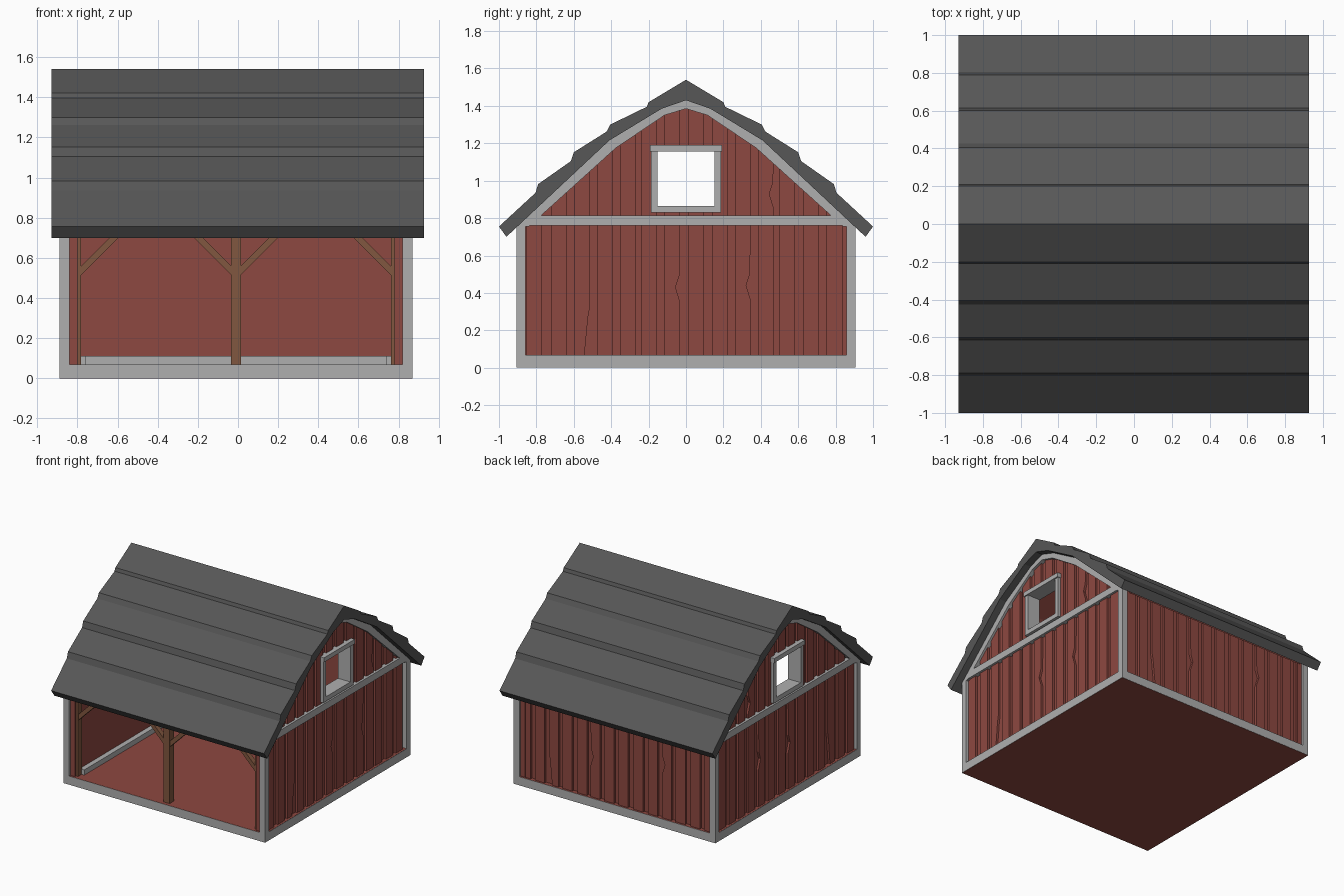
import bpy, bmesh, random

if "Cube" in bpy.data.objects:
    bpy.data.objects.remove(bpy.data.objects["Cube"])

random.seed(4)
CX = -0.01                      # the body sits slightly left of the roof centre


def material(name, rgb):
    m = bpy.data.materials.new(name)
    m.diffuse_color = (*rgb, 1)
    m.use_nodes = True
    m.node_tree.nodes["Principled BSDF"].inputs["Base Color"].default_value = m.diffuse_color
    return m


RED = material("red_boards", (0.27, 0.065, 0.052))
GREY = material("pale_trim", (0.43, 0.43, 0.43))
DARK = material("dark_roof", (0.095, 0.095, 0.095))
WOOD = material("brown_timber", (0.22, 0.095, 0.05))


def prisms(name, parts, axis, mat):
    """One object from (outline, start, end) prisms extruded along x or y."""
    bm = bmesh.new()
    for pts, a, b in parts:
        def place(p, d):
            return (d, p[0], p[1]) if axis == "x" else (p[0], d, p[1])
        va = [bm.verts.new(place(p, a)) for p in pts]
        vb = [bm.verts.new(place(p, b)) for p in pts]
        bm.faces.new(va)
        bm.faces.new(vb[::-1])
        for i in range(len(pts)):
            j = (i + 1) % len(pts)
            bm.faces.new((va[i], vb[i], vb[j], va[j]))
    bmesh.ops.recalc_face_normals(bm, faces=bm.faces)
    me = bpy.data.meshes.new(name)
    bm.to_mesh(me)
    bm.free()
    me.materials.append(mat)
    ob = bpy.data.objects.new(name, me)
    bpy.context.collection.objects.link(ob)
    return ob


def rect(u0, u1, z0, z1):
    return [(u0, z0), (u1, z0), (u1, z1), (u0, z1)]


def box(name, x0, x1, y0, y1, z0, z1, mat):
    return prisms(name, [(rect(y0, y1, z0, z1), x0, x1)], "x", mat)


def mirrored(half):
    """Mirror a ridge-to-eave profile into a full eave-to-eave line."""
    return [(-y, z) for y, z in half[:0:-1]] + half


def board(u0, u1, z0, za, zb, chip=None):
    """Board outline with sloped top and an optional jagged chip in its edge."""
    pts = [(u0, z0), (u1, z0)]
    if chip == "split":
        pts = [(u0, z0), (u0 + 0.055, z0), (u0 + 0.075, z0 + 0.21), (u1, z0 + 0.26)]
    elif chip:
        pts += [(u1, chip - 0.09), (u1 - 0.025, chip - 0.01), (u1 - 0.005, chip + 0.05)]
    return pts + [(u1, zb), (u0, za)]


# Roof: stepped shingle layers with a gambrel underside
under = [(0, 1.43), (0.13, 1.385), (0.41, 1.215), (0.96, 0.70)]
top = [(0, 1.54), (0.2, 1.42), (0.21, 1.395), (0.405, 1.30), (0.425, 1.262), (0.6, 1.152),
       (0.615, 1.105), (0.79, 0.982), (0.805, 0.935), (1.0, 0.755)]
prisms("roof", [(mirrored(top) + mirrored(under)[::-1], -0.93, 0.927)], "x", DARK)

arch = under[:3] + [(0.905, 0.752)]


def arch_z(y):
    y = abs(y)
    for (a, za), (b, zb) in zip(arch, arch[1:]):
        if y <= b:
            return za + (zb - za) * (y - a) / (b - a)
    return arch[-1][1]


# Red lining under the roof
lining = [(y, z - 0.02) for y, z in arch]
prisms("ceiling_lining", [(mirrored(arch) + mirrored(lining)[::-1], CX - 0.8, CX + 0.8)], "x", RED)

# Floor slab and sills
box("floor", CX - 0.878, CX + 0.878, -0.903, 0.903, 0, 0.069, RED)
for s, n in ((-1, "front"), (1, "back")):
    box(n + "_sill", CX - 0.88, CX + 0.88, *sorted((s * 0.905, s * 0.83)), 0.001, 0.068, GREY)
box("inner_back_sill", CX - 0.79, CX + 0.79, 0.77, 0.81, 0.06, 0.11, GREY)

# Back wall with vertical boards
box("back_wall", CX - 0.84, CX + 0.84, 0.80, 0.87, 0.05, 0.79, RED)
PITCH, WIDTH = 0.123, 0.084
parts = []
for i in range(14):
    u = -0.85 + CX + i * PITCH + random.uniform(-0.008, 0.008)
    chip = {3: 0.5, 8: 0.4, 11: "split"}.get(i)
    parts.append((board(u, u + WIDTH, 0.06, 0.775, 0.775, chip), 0.868, 0.888))
prisms("back_boards", parts, "y", RED)

# Gable ends, each with wall, boards, trim and window
W, WB, WT = 0.17, 0.85, 1.17     # window hole half width, bottom, top
for s, side in ((1, "right"), (-1, "left")):
    def X(a, b):
        return sorted((CX + s * a, CX + s * b))

    half = [(W, 0.05), (0.89, 0.05), (0.89, 0.765), (0.41, 1.21), (W, arch_z(W))]
    middle = [(-W, WT), (W, WT)] + [(y, arch_z(y)) for y in (W, 0.13, 0, -0.13, -W)]
    outlines = [half, [(-y, z) for y, z in half], rect(-W, W, 0.05, WB), middle]
    prisms(side + "_wall", [(o, *X(0.79, 0.845)) for o in outlines], "x", RED)

    parts = []
    depth = X(0.84, 0.862)
    for i in range(14):
        a = -0.85 + i * PITCH + random.uniform(-0.008, 0.008)
        b = a + WIDTH
        chip = {2: "split", 6: 0.44, 9: 0.45}.get(i)
        parts.append((board(a, b, 0.06, 0.78, 0.78, chip), *depth))
        # upper boards, cut around the window
        cuts = [a] + [c for c in (-W, W) if a < c < b] + [b]
        for c, d in zip(cuts, cuts[1:]):
            za, zb = arch_z(c) - 0.01, arch_z(d) - 0.01
            if abs(c + d) / 2 < W:
                parts.append((rect(c, d, 0.79, WB), *depth))
                parts.append((board(c, d, WT, za, zb), *depth))
            elif min(za, zb) > 0.8:
                parts.append((board(c, d, 0.79, za, zb, 0.94 if i == 10 else None), *depth))
    prisms(side + "_boards", parts, "x", RED)

    # Trim: sill, corner posts, cross beam and arch
    tx = X(0.82, 0.88)
    box(side + "_sill", *tx, -0.905, 0.905, 0.001, 0.068, GREY)
    box(side + "_inner_sill", *X(0.75, 0.80), -0.83, 0.81, 0.06, 0.11, GREY)
    for e, n in ((-1, "front"), (1, "back")):
        ys = sorted((e * 0.905, e * 0.857))
        box(f"{side}_{n}_corner_post", *X(0.83, 0.88), *ys, 0.06, 0.77, GREY)
    box(side + "_cross_beam", *X(0.835, 0.88), -0.90, 0.90, 0.76, 0.815, GREY)
    inner = [(0, 1.385), (0.115, 1.35), (0.375, 1.175), (0.84, 0.755)]
    prisms(side + "_arch_trim", [(mirrored(arch) + mirrored(inner)[::-1], *X(0.835, 0.88))], "x", GREY)

    # Window frame
    bars = [rect(-0.187, -0.152, 0.83, 1.16), rect(0.152, 0.187, 0.83, 1.16),
            rect(-0.152, 0.152, 0.83, 0.866)]
    parts = [(r, *X(0.775, 0.885)) for r in bars]
    parts.append((rect(-0.192, 0.192, 1.155, 1.19), *X(0.775, 0.895)))
    prisms(side + "_window_frame", parts, "x", GREY)

# Open front: timber posts, header and diagonal braces
box("centre_post", CX - 0.026, CX + 0.026, -0.875, -0.823, 0.06, 0.79, WOOD)
box("front_header", CX - 0.83, CX + 0.83, -0.875, -0.823, 0.735, 0.78, WOOD)
braces = []
for s in (-1, 1):
    box("side_post", *sorted((CX + s * 0.773, CX + s * 0.80)), -0.875, -0.823, 0.06, 0.79, WOOD)
    for start, d in ((0.02, 1), (0.775, -1)):
        pts = [(0, 0.51), (0.25, 0.76), (0.205, 0.76), (0, 0.555)]
        braces.append(([(CX + s * (start + d * x), z) for x, z in pts], -0.868, -0.83))
prisms("diagonal_braces", braces, "y", WOOD)
